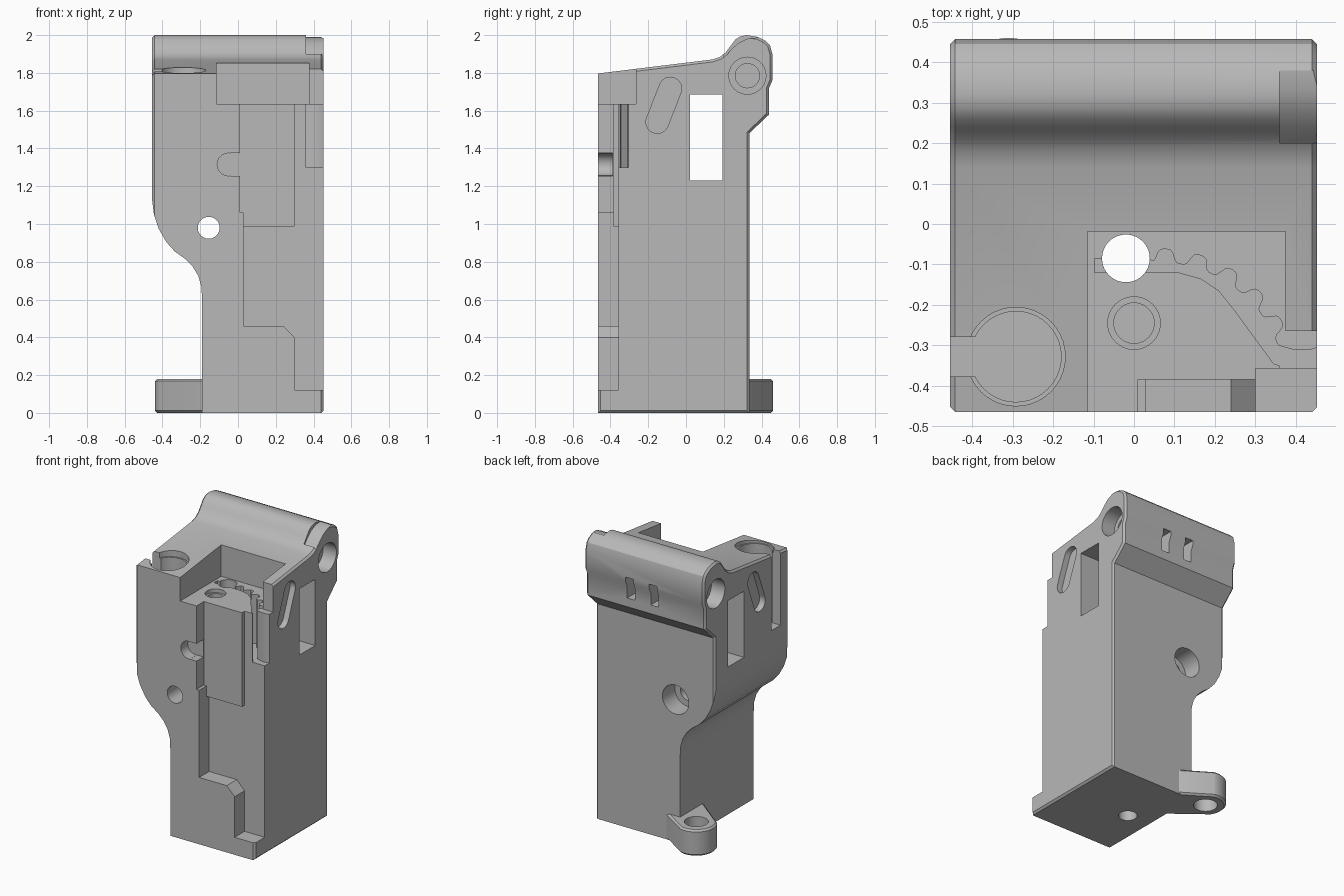
import bpy, bmesh, math

cube = bpy.data.objects.get("Cube")
if cube:
    bpy.data.objects.remove(cube)

grey = bpy.data.materials.new("plain grey")
grey.use_nodes = True
grey.diffuse_color = (0.48, 0.48, 0.48, 1)
grey.node_tree.nodes["Principled BSDF"].inputs["Base Color"].default_value = grey.diffuse_color


def prism(name, pts, axis, lo, hi, bevel=0):
    """Extrude a closed outline along an axis; optionally chamfer its end rims."""
    place = {"x": lambda a, b, t: (t, a, b),
             "y": lambda a, b, t: (a, t, b),
             "z": lambda a, b, t: (a, b, t)}[axis]
    bm = bmesh.new()
    low = [bm.verts.new(place(a, b, lo)) for a, b in pts]
    high = [bm.verts.new(place(a, b, hi)) for a, b in pts]
    caps = [bm.faces.new(low), bm.faces.new(high)]
    n = len(pts)
    for i in range(n):
        j = (i + 1) % n
        bm.faces.new((low[i], low[j], high[j], high[i]))
    bmesh.ops.recalc_face_normals(bm, faces=bm.faces)
    if bevel:
        rims = list({e for f in caps for e in f.edges})
        bmesh.ops.bevel(bm, geom=rims, offset=bevel, segments=1, affect="EDGES")
    mesh = bpy.data.meshes.new(name)
    bm.to_mesh(mesh)
    bm.free()
    mesh.materials.append(grey)
    obj = bpy.data.objects.new(name, mesh)
    bpy.context.collection.objects.link(obj)
    return obj


def circle(a, b, r, start=0, end=360, n=40):
    full = end - start == 360
    steps = [math.radians(start + (end - start) * i / n) for i in range(n + (not full))]
    return [(a + r * math.cos(t), b + r * math.sin(t)) for t in steps]


def rect(a0, a1, b0, b1):
    return [(a0, b0), (a1, b0), (a1, b1), (a0, b1)]


def combine(target, tool, operation="DIFFERENCE"):
    tool.hide_render = True
    mod = target.modifiers.new("combine", "BOOLEAN")
    mod.operation, mod.solver, mod.object = operation, "EXACT", tool
    bpy.context.view_layer.objects.active = target
    bpy.ops.object.modifier_apply(modifier=mod.name)
    bpy.data.objects.remove(tool)


def cut(pts, axis, lo, hi):
    combine(housing, prism("cutter", pts, axis, lo, hi))


# Housing: side silhouette intersected with front silhouette
side = [(-0.465, 0), (0.335, 0), (0.335, 1.48), (0.44, 1.58), (0.44, 1.72),
        (0.457, 1.76), (0.457, 1.9), (0.445, 1.945), (0.42, 1.97), (0.38, 1.99),
        (0.32, 2.0), (0.285, 1.992), (0.26, 1.975), (0.235, 1.942), (0.21, 1.908),
        (0.18, 1.885), (0.14, 1.871), (-0.465, 1.797)]
front = [(-0.19, -0.1), (0.6, -0.1), (0.6, 2.1), (-0.6, 2.1), (-0.6, 1.3),
         (-0.455, 1.3), (-0.455, 1.13), (-0.445, 1.05), (-0.42, 0.975), (-0.38, 0.905),
         (-0.335, 0.855), (-0.28, 0.815), (-0.24, 0.775), (-0.21, 0.725),
         (-0.194, 0.67), (-0.19, 0.6)]
housing = prism("housing", side, "x", -0.455, 0.453, 0.013)
combine(housing, prism("silhouette", front, "y", -0.7, 0.7), "INTERSECT")

# Mounting lug at the lower back corner
lug_outline = circle(-0.31, 0.33, 0.13, 75, 215) + [(-0.18, 0.07), (-0.08, 0.2), (-0.08, 0.33)]
combine(housing, prism("lug", lug_outline, "z", 0, 0.18, 0.012), "UNION")
cut(circle(-0.31, 0.33, 0.075), "z", -0.1, 0.3)

# Large top recess, open to the front and the right front corner
cut(rect(-0.115, 0.375, -0.6, -0.018), "z", 1.635, 2.2)
cut(rect(0.3, 0.6, -0.6, -0.265), "z", 1.635, 2.2)

# Stepped front channel
cut([(0.01, 1.7), (0.01, 1.06), (0.03, 1.06), (0.03, 0.985), (0.31, 0.985), (0.31, 1.7)],
    "y", -0.6, -0.385)
cut([(0.03, 0.988), (0.03, 0.46), (0.24, 0.46), (0.3, 0.4), (0.3, 0.12), (0.6, 0.12),
     (0.6, 1.7), (0.3, 1.7), (0.3, 0.988)], "y", -0.6, -0.357)

# Toothed curved slot in the recess floor
teeth = []
for i in range(73):
    angle = math.radians(92 - i)
    wave = math.tanh(2 * math.sin(i / 72 * 5 * math.tau - 0.6))
    radius = 0.332 + 0.017 * wave
    teeth.append((0.06 + radius * math.cos(angle), -0.41 + radius * math.sin(angle)))
slot = [(-0.098, -0.085), (0.03, -0.085)] + teeth
slot += [(0.40, -0.312), (0.43, -0.312), (0.455, -0.305), (0.6, -0.305), (0.6, -0.38),
         (0.36, -0.38), (0.36, -0.35), (0.345, -0.345), (0.25, -0.215), (0.21, -0.165),
         (0.165, -0.135), (0.11, -0.12), (-0.098, -0.12)]
cut(slot, "z", 1.3, 1.75)

# Vertical holes in the recess floor
cut(circle(-0.02, -0.085, 0.059), "z", -0.2, 2.2)
cut(circle(0, -0.245, 0.065), "z", 1.61, 1.8)
cut(circle(0, -0.245, 0.05), "z", 1.4, 1.8)

# Keyhole pocket in the top, open to the narrow side
cut(circle(-0.292, -0.328, 0.112), "z", 1.3, 2.2)
cut(circle(-0.292, -0.328, 0.122), "z", 1.785, 2.2)
cut(rect(-0.7, -0.36, -0.377, -0.279), "z", 1.3, 2.2)

# Front pin seat and the through hole with its back counterbore
cut(circle(-0.05, 1.315, 0.06), "y", -0.6, -0.39)
cut(rect(-0.04, 0.03, 1.255, 1.375), "y", -0.6, -0.39)
cut(circle(-0.155, 0.98, 0.058), "y", -0.8, 0.8)
cut(circle(-0.155, 0.98, 0.1), "y", 0.2, 0.8)

# Rectangular window right through the sides
cut(rect(0.02, 0.193, 1.23, 1.685), "x", -0.8, 0.8)

# Matching features on both sides: slanted groove and stepped pivot hole
groove = circle(-0.152, 1.54, 0.06, 160, 340, 20) + circle(-0.083, 1.717, 0.06, -20, 160, 20)
for s in (-1, 1):
    for pts, depth in ((groove, 0.04), (circle(0.325, 1.785, 0.098), 0.1),
                       (circle(0.325, 1.785, 0.064), 0.25)):
        cut(pts, "x", *sorted((s * (0.453 - depth), s * 0.7)))

# Small windows in the upper back
for x in (0.11, -0.07):
    cut(rect(x - 0.03, x + 0.03, 1.64, 1.79), "y", 0.33, 0.7)

# Shallow relief on the end of the top ridge
cut([(0.2, 1.88), (0.24, 1.925), (0.28, 1.96), (0.33, 1.983), (0.38, 1.987),
     (0.38, 2.1), (0.2, 2.1)], "x", 0.36, 0.7)

# Smooth curved walls, crisp edges
bpy.ops.object.select_all(action="DESELECT")
housing.select_set(True)
bpy.context.view_layer.objects.active = housing
bpy.ops.object.shade_smooth_by_angle(angle=math.radians(28))
